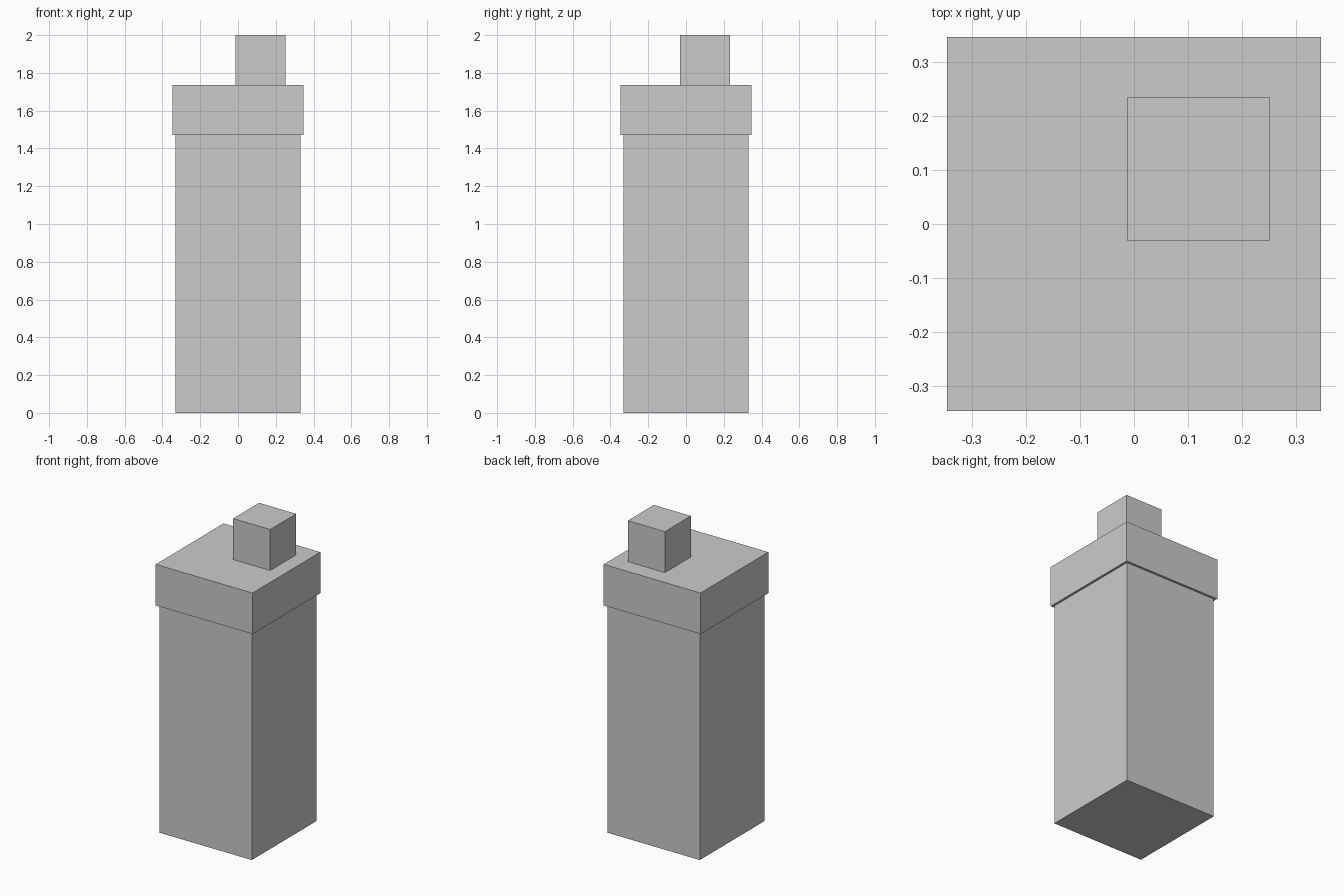
import bpy

if "Cube" in bpy.data.objects:
    bpy.data.objects.remove(bpy.data.objects["Cube"])


def box(name, x, y, z):
    """Add a box spanning the given (min, max) ranges."""
    spans = (x, y, z)
    bpy.ops.mesh.primitive_cube_add(size=1, location=[(a + b) / 2 for a, b in spans])
    obj = bpy.context.object
    obj.name = name
    obj.scale = [b - a for a, b in spans]
    bpy.ops.object.transform_apply(location=False, rotation=False, scale=True)
    return obj


# Tall square body
box("body", (-0.331, 0.331), (-0.331, 0.331), (0, 1.47))

# Slightly wider lid
box("lid", (-0.346, 0.346), (-0.346, 0.346), (1.47, 1.735))

# Off-centre cube on top
box("top_cube", (-0.013, 0.252), (-0.031, 0.234), (1.735, 2.0))
